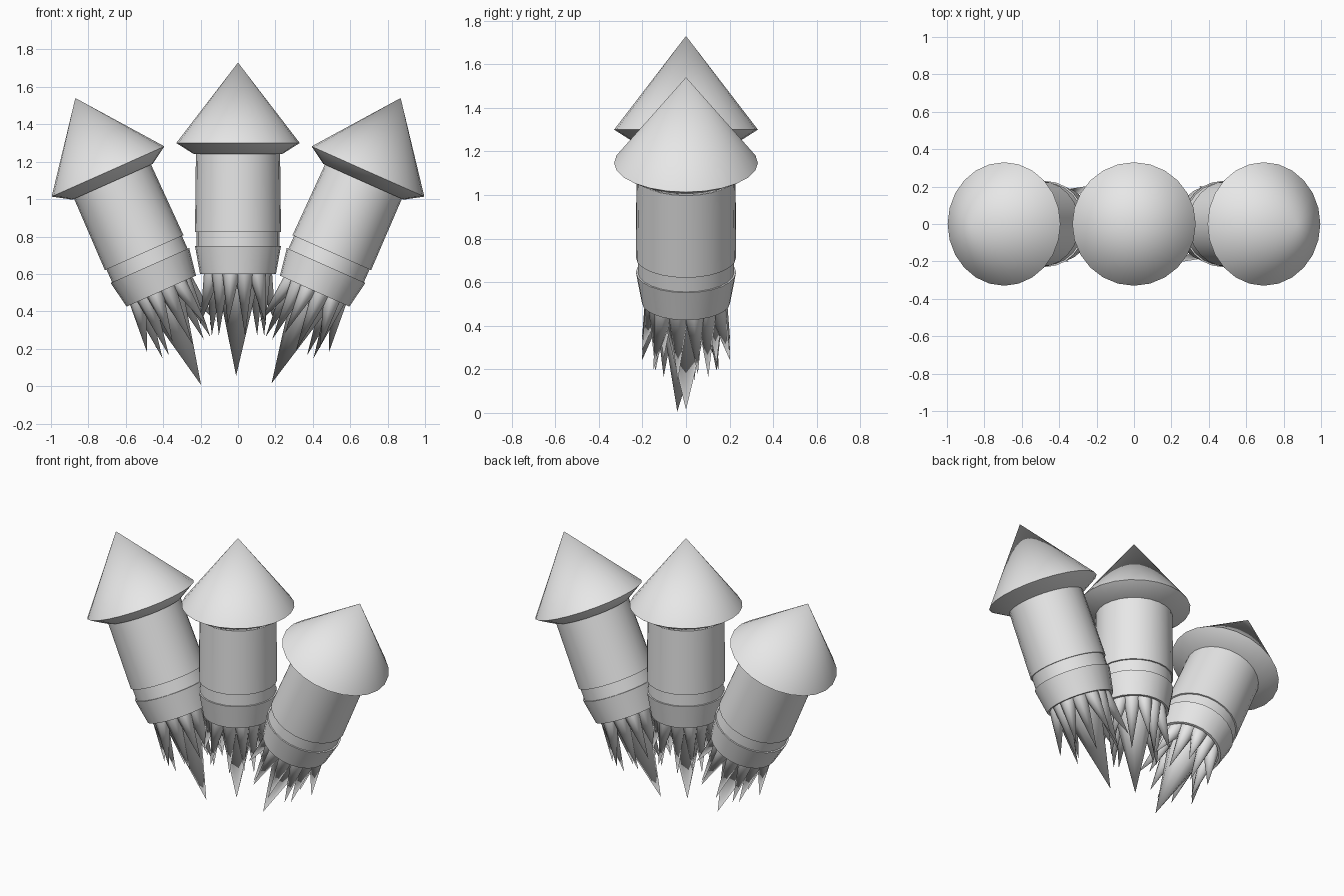
import bpy, bmesh, math
from mathutils import Matrix, Vector

cube = bpy.data.objects.get("Cube")
if cube:
    bpy.data.objects.remove(cube, do_unlink=True)

grey = bpy.data.materials.new("plain grey")
grey.use_nodes = True
colour = (0.8, 0.8, 0.8, 1)
grey.diffuse_color = colour
grey.node_tree.nodes["Principled BSDF"].inputs["Base Color"].default_value = colour

SEGMENTS = 24


def add_object(name, bm, matrix, angle=40):
    bmesh.ops.recalc_face_normals(bm, faces=bm.faces)
    mesh = bpy.data.meshes.new(name)
    bm.to_mesh(mesh)
    bm.free()
    mesh.materials.append(grey)
    obj = bpy.data.objects.new(name, mesh)
    bpy.context.collection.objects.link(obj)
    obj.matrix_world = matrix
    bpy.ops.object.select_all(action="DESELECT")
    obj.select_set(True)
    bpy.context.view_layer.objects.active = obj
    bpy.ops.object.shade_smooth_by_angle(angle=math.radians(angle))
    return obj


def lathe(name, profile, matrix):
    """Spin a radius/height profile around the rocket axis."""
    bm = bmesh.new()
    verts = [bm.verts.new((r, 0, z)) for r, z in profile]
    edges = [bm.edges.new(pair) for pair in zip(verts, verts[1:])]
    bmesh.ops.spin(bm, geom=verts + edges, cent=(0, 0, 0), axis=(0, 0, 1),
                   angle=math.tau, steps=SEGMENTS, use_duplicate=False)
    bmesh.ops.remove_doubles(bm, verts=bm.verts, dist=0.0005)
    return add_object(name, bm, matrix)


def add_spike(bm, base, tip, radius, sides=8):
    """Add a leaning cone from a round base to a pointed tip."""
    ring = []
    for i in range(sides):
        a = math.tau * i / sides
        ring.append(bm.verts.new(base + radius * Vector((math.cos(a), math.sin(a), 0))))
    point = bm.verts.new(tip)
    bm.faces.new(ring)
    for i in range(sides):
        bm.faces.new((ring[i], ring[(i + 1) % sides], point))


def rocket(side, matrix, tip_y):
    # Pointed nose with a bevelled underside
    lathe(side + "_nose_cone",
          [(0, 1.73), (0.33, 1.30), (0.235, 1.24), (0, 1.24)], matrix)
    # Tube, slightly stepped in at its lower end
    lathe(side + "_body",
          [(0, 1.25), (0.225, 1.25), (0.23, 0.825), (0.221, 0.825),
           (0.221, 0.74), (0, 0.74)], matrix)
    # Tapered nozzle with a recessed mouth
    lathe(side + "_nozzle",
          [(0, 0.75), (0.23, 0.75), (0.203, 0.60), (0.188, 0.60),
           (0.19, 0.64), (0, 0.64)], matrix)
    # Exhaust flames: one long spike inside a ring of alternating short ones
    bm = bmesh.new()
    add_spike(bm, Vector((0, 0, 0.65)), Vector((-0.01, tip_y, 0.055)), 0.13)
    count = 12
    for i in range(count):
        a = math.tau * (i + 0.5) / count
        out = Vector((math.cos(a), math.sin(a), 0))
        reach, height = ((0.21, 0.33), (0.145, 0.27))[i % 2]
        add_spike(bm, out * 0.128 + Vector((0, 0, 0.65)),
                  out * reach + Vector((0, 0, height)), 0.055)
    add_object(side + "_flames", bm, matrix, 55)


# Upright rocket in the middle, one leaning outward on each side
rocket("middle", Matrix.Identity(4), 0)
for side, sign, tip_y in (("left", 1, 0), ("right", -1, -0.04)):
    lean = Matrix.Rotation(sign * math.radians(24), 4, "Y")
    rocket(side, Matrix.Translation((sign * 0.166, 0, -0.04)) @ lean, tip_y)
